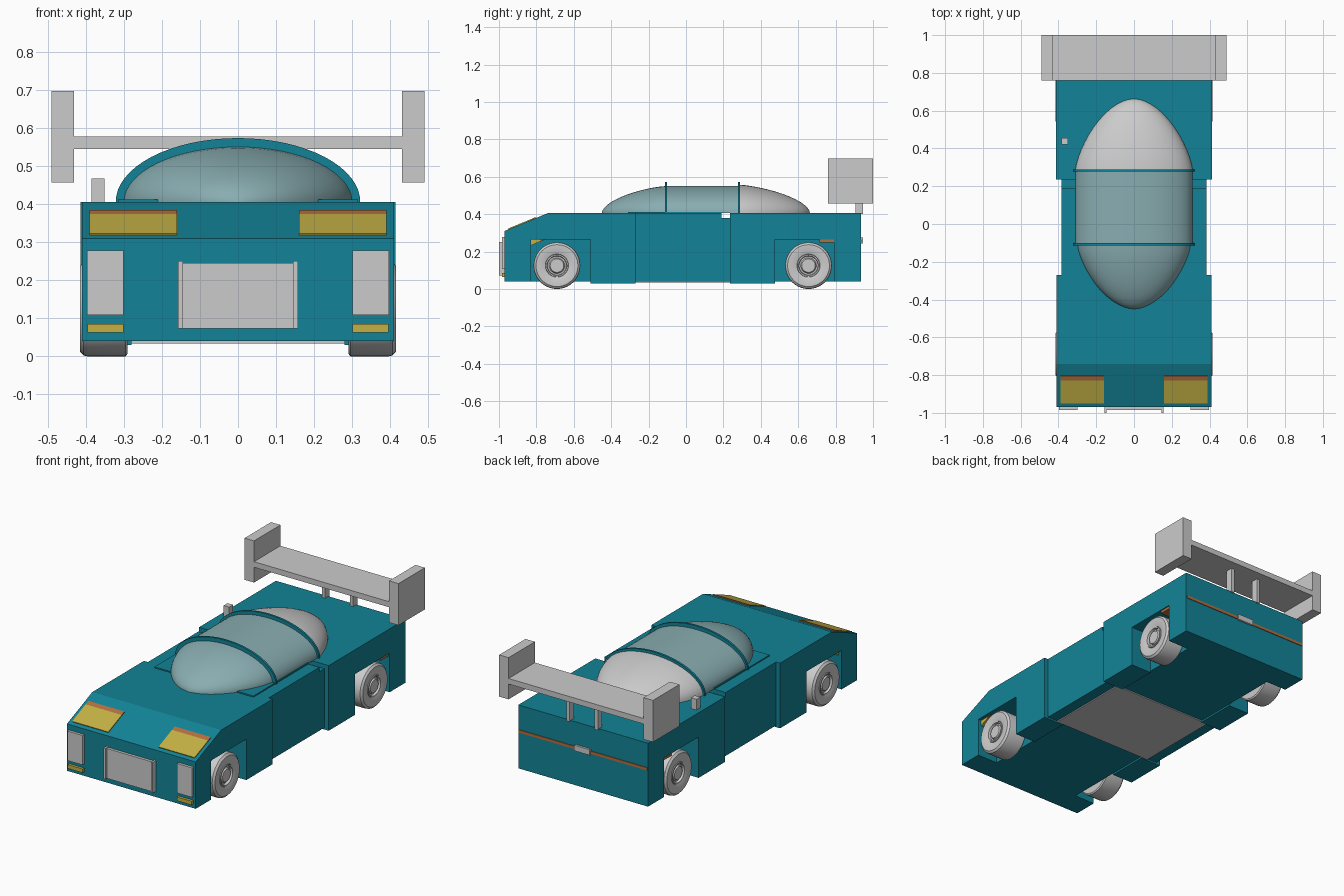
import bpy, bmesh
from math import sin, cos, pi, radians, atan2

if "Cube" in bpy.data.objects:
    bpy.data.objects.remove(bpy.data.objects["Cube"])

def material(name, rgb):
    m = bpy.data.materials.new(name)
    m.diffuse_color = (*rgb, 1)
    m.use_nodes = True
    m.node_tree.nodes["Principled BSDF"].inputs["Base Color"].default_value = m.diffuse_color
    return m

TEAL = material("teal_paint", (0.006, 0.23, 0.31))
GLASS = material("tinted_glass", (0.25, 0.42, 0.44))
YELLOW = material("yellow_lens", (0.55, 0.44, 0.06))
ORANGE = material("orange_lens", (0.45, 0.16, 0.05))

def finish(name, bm, mat=None, mirror=False, smooth=False):
    bmesh.ops.remove_doubles(bm, verts=bm.verts, dist=1e-5)
    bmesh.ops.recalc_face_normals(bm, faces=bm.faces)
    me = bpy.data.meshes.new(name)
    bm.to_mesh(me)
    bm.free()
    ob = bpy.data.objects.new(name, me)
    bpy.context.collection.objects.link(ob)
    if mat:
        me.materials.append(mat)
    if mirror:
        ob.modifiers.new("mirror", 'MIRROR')
    if smooth:
        bpy.ops.object.select_all(action='DESELECT')
        ob.select_set(True)
        bpy.context.view_layer.objects.active = ob
        bpy.ops.object.shade_smooth_by_angle(angle=radians(35))
    return ob

def extrude(name, yz, x0, x1, mat=None, mirror=False):
    """Side profile (y, z) extruded along x."""
    bm = bmesh.new()
    face = bm.faces.new([bm.verts.new((x0, y, z)) for y, z in yz])
    new = bmesh.ops.extrude_face_region(bm, geom=[face])["geom"]
    bmesh.ops.translate(bm, vec=(x1 - x0, 0, 0),
                        verts=[v for v in new if isinstance(v, bmesh.types.BMVert)])
    return finish(name, bm, mat, mirror)

def box(name, x, y, z, mat=None, mirror=False):
    yz = [(y[0], z[0]), (y[1], z[0]), (y[1], z[1]), (y[0], z[1])]
    return extrude(name, yz, x[0], x[1], mat, mirror)

def half_loft(name, stations, mat, n=32, base=0.405):
    """Half-ellipse sections (y, half width, height) joined along y."""
    bm = bmesh.new()
    rings = [[bm.verts.new((w * cos(pi * i / n), y, base + h * sin(pi * i / n)))
              for i in range(n + 1)] for y, w, h in stations]
    for a, b in zip(rings, rings[1:]):
        for i in range(n + 1):
            j = (i + 1) % (n + 1)
            bm.faces.new((a[i], a[j], b[j], b[i]))
    for r in (rings[0], rings[-1]):
        bm.faces.new(r)
    bmesh.ops.dissolve_degenerate(bm, dist=1e-5, edges=bm.edges)
    return finish(name, bm, mat, smooth=True)

def lathe(name, profile, cy, cz, n=40):
    """(radius, x) profile spun round a wheel axle."""
    bm = bmesh.new()
    vs = [bm.verts.new((x, cy + r, cz)) for r, x in profile]
    es = [bm.edges.new(p) for p in zip(vs, vs[1:])]
    bmesh.ops.spin(bm, geom=vs + es, cent=(0, cy, cz), axis=(1, 0, 0),
                   angle=2 * pi, steps=n, use_merge=True)
    return finish(name, bm, mirror=True, smooth=True)

# body: central hull, fenders with square wheel openings, recessed doors
extrude("hull", [(-.97, .04), (.935, .04), (.935, .405), (.235, .405), (.235, .38),
                 (.19, .38), (.19, .405), (-.74, .405), (-.97, .31)], -.28, .28, TEAL)
extrude("front_fender", [(-.97, .04), (-.83, .04), (-.83, .265), (-.51, .265), (-.51, .03),
                         (-.27, .03), (-.27, .405), (-.74, .405), (-.97, .31)],
        .28, .41, TEAL, True)
extrude("door", [(-.27, .04), (.235, .04), (.235, .38), (.19, .38), (.19, .405),
                 (-.27, .405)], .28, .385, TEAL, True)
extrude("rear_fender", [(.235, .03), (.475, .03), (.475, .265), (.79, .265), (.79, .04),
                        (.935, .04), (.935, .405), (.235, .405)], .28, .413, TEAL, True)
box("cockpit_sill", (.19, .315), (-.31, .19), (.404, .412), TEAL, True)
box("underfloor_panel", (-.32, .32), (-.27, .24), (.034, .042))

# canopy: nose, middle, tail and two hoops
ts = [0, .1, .2, .3, .4, .5, .6, .7, .8, .87, .93, .97, .99, 1]
fs = [(t, (1 - t ** 1.4) ** .55) for t in ts]
half_loft("canopy_nose", [(-.11 - .34 * t, .30 * f, .145 * f) for t, f in fs], GLASS)
half_loft("canopy_middle", [(-.11, .31, .147), (.28, .31, .147)], GLASS)
half_loft("canopy_tail", [(.28 + .383 * t, .312 * f, .153 * f) for t, f in fs], None)
for label, y in (("front", -.107), ("rear", .283)):
    half_loft(label + "_canopy_hoop", [(y - .006, .321, .168), (y + .006, .321, .168)], TEAL)

# wheels
for label, y in (("front", -.69), ("rear", .655)):
    lathe(label + "_tyre", [(.058, .395), (.062, .408), (.085, .415), (.112, .415), (.123, .405),
                            (.125, .395), (.125, .295), (.118, .29), (0, .29)], y, .125)
    lathe(label + "_rim", [(0, .41), (.036, .41), (.042, .398), (.05, .398), (.053, .412),
                           (.06, .412), (.062, .38)], y, .125)

# rear wing
box("wing_plank", (-.43, .43), (.76, 1.0), (.545, .577))
box("wing_endplate", (.43, .49), (.76, 1.0), (.457, .697), None, True)
box("wing_post", (.08, .10), (.905, .945), (.40, .55), None, True)

# headlights sunk into the sloping nose
a = atan2(.095, .23)
def on_slope(s, d):
    return (-.97 + s * cos(a) - d * sin(a), .31 + s * sin(a) + d * cos(a))
for name, s0, s1, mat in (("headlight", .022, .155, YELLOW), ("headlight_trim", .155, .182, ORANGE)):
    extrude(name, [on_slope(s0, -.125), on_slope(s1, -.125), on_slope(s1, .005),
                   on_slope(s0, .005)], .16, .39, mat, True)

# front vents, lamps and blank plate
box("front_vent", (.30, .397), (-.985, -.96), (.108, .278), None, True)
box("front_lamp", (.30, .395), (-.985, -.96), (.063, .085), YELLOW, True)
box("front_plate", (-.146, .146), (-.986, -.96), (.073, .245))
box("plate_edge", (.145, .157), (-1.0, -.96), (.073, .25), None, True)

# tail light bar, centre block, side intake
box("tail_light_bar", (-.408, .408), (.715, .939), (.248, .264), ORANGE)
box("tail_block", (-.05, .05), (.92, .947), (.243, .275))
box("intake_pipe", (-.385, -.35), (.42, .455), (.40, .467))
